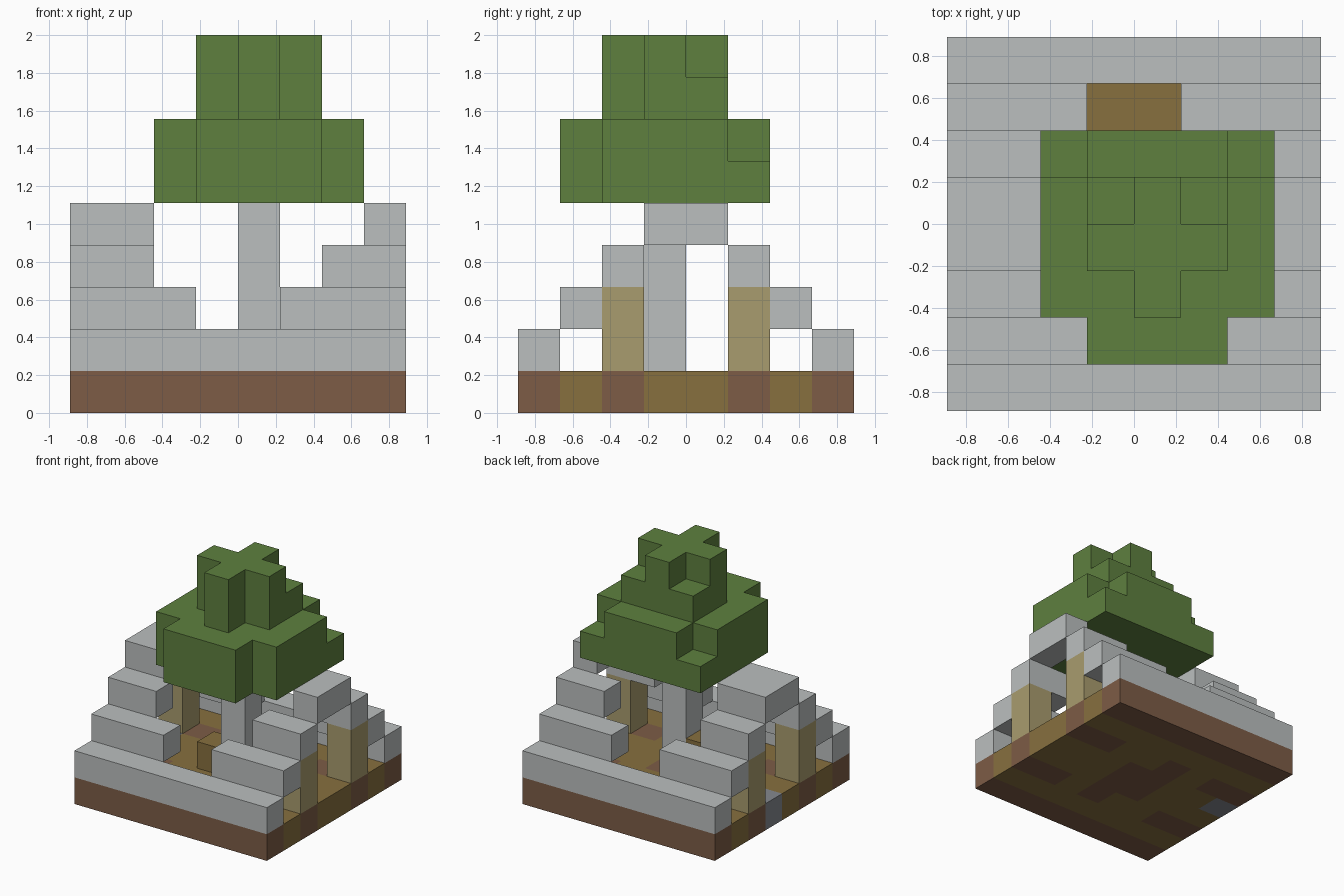
import bpy
import bmesh
from mathutils import Vector

if "Cube" in bpy.data.objects:
    bpy.data.objects.remove(bpy.data.objects["Cube"], do_unlink=True)

UNIT = 2 / 9
SIZE = 8


def material(name, hex_code):
    channels = [int(hex_code[i:i + 2], 16) / 255 for i in range(0, 6, 2)]
    rgb = [c / 12.92 if c <= 0.04045 else ((c + 0.055) / 1.055) ** 2.4 for c in channels]
    mat = bpy.data.materials.new(name)
    mat.use_nodes = True
    mat.diffuse_color = (*rgb, 1)
    bsdf = mat.node_tree.nodes["Principled BSDF"]
    bsdf.inputs["Base Color"].default_value = (*rgb, 1)
    bsdf.inputs["Roughness"].default_value = 0.9
    return mat


roof_grey = material("pale grey", "BBBFBF")
brown = material("earth brown", "7D5C46")
ochre = material("ochre", "87703F")
tan = material("tan wood", "A99C6E")
green = material("leaf green", "5E803F")
slate = material("slate grey", "85898F")

owner = {}     # block position -> part name
part_mat = {}  # part name -> material


def fill(part, mat, xs, ys, zs):
    """Fill a block range (inclusive limits) with a part; later parts override."""
    part_mat[part] = mat
    for x in range(xs[0], xs[1] + 1):
        for y in range(ys[0], ys[1] + 1):
            for z in range(zs[0], zs[1] + 1):
                owner[x, y, z] = part


def carve(x, y, zs):
    for z in zs:
        owner.pop((x, y, z), None)


LAST = SIZE - 1

# Ground slab with earth strips, patches and a doorstep
fill("floor", ochre, (0, LAST), (0, LAST), (0, 0))
for y in (0, LAST):
    fill("earth", brown, (0, LAST), (y, y), (0, 0))
for y in (2, 5):
    for x in (0, 6):
        fill("earth", brown, (x, x + 1), (y, y), (0, 0))
fill("earth", brown, (3, 4), (3, 4), (0, 0))
fill("earth", brown, (4, 4), (2, 2), (0, 0))
fill("earth", brown, (3, 3), (5, 5), (0, 0))
fill("doorstep", slate, (0, 0), (4, 4), (0, 0))

# Stepped roof, broken open in the middle
for step, (left_end, right_start) in enumerate([(3, 4), (2, 5), (1, 6), (1, 7)]):
    for y in (step, LAST - step):
        fill("roof", roof_grey, (0, left_end), (y, y), (step + 1, step + 1))
        fill("roof", roof_grey, (right_start, LAST), (y, y), (step + 1, step + 1))

# Door posts at both gables
for x in (0, LAST):
    for y in (2, 5):
        fill("door_posts", tan, (x, x), (y, y), (1, 2))

# Tree trunk and the low block beside it
fill("trunk", roof_grey, (4, 4), (3, 3), (1, 4))
fill("low_block", ochre, (3, 3), (3, 3), (1, 1))

# Leaf crown: wide tier, then a narrow cross-shaped tier
fill("crown", green, (2, 6), (2, 5), (5, 6))
fill("crown", green, (3, 5), (1, 1), (5, 6))
for x in (2, 6):
    carve(x, 5, [6])
fill("crown", green, (3, 5), (2, 4), (7, 8))
for x in (3, 5):
    carve(x, 2, [7, 8])
    carve(x, 4, [8])


def build(part):
    """Make one mesh from the exposed block sides of a part."""
    bm = bmesh.new()
    for cell, name in owner.items():
        if name != part:
            continue
        centre = Vector(cell) + Vector((0.5, 0.5, 0.5))
        for axis in range(3):
            for sign in (-1, 1):
                near = list(cell)
                near[axis] += sign
                if tuple(near) in owner:
                    continue
                n, u = Vector(), Vector()
                n[axis] = sign / 2
                u[(axis + 1) % 3] = 0.5
                v = (n * 2).cross(u)
                corners = [centre + n + a * u + b * v
                           for a, b in ((-1, -1), (1, -1), (1, 1), (-1, 1))]
                bm.faces.new([bm.verts.new(
                    ((c.x - SIZE / 2) * UNIT, (c.y - SIZE / 2) * UNIT, c.z * UNIT))
                    for c in corners])
    bmesh.ops.remove_doubles(bm, verts=bm.verts, dist=0.001)
    mesh = bpy.data.meshes.new(part)
    bm.to_mesh(mesh)
    bm.free()
    mesh.materials.append(part_mat[part])
    bpy.context.scene.collection.objects.link(bpy.data.objects.new(part, mesh))


for part in part_mat:
    build(part)
